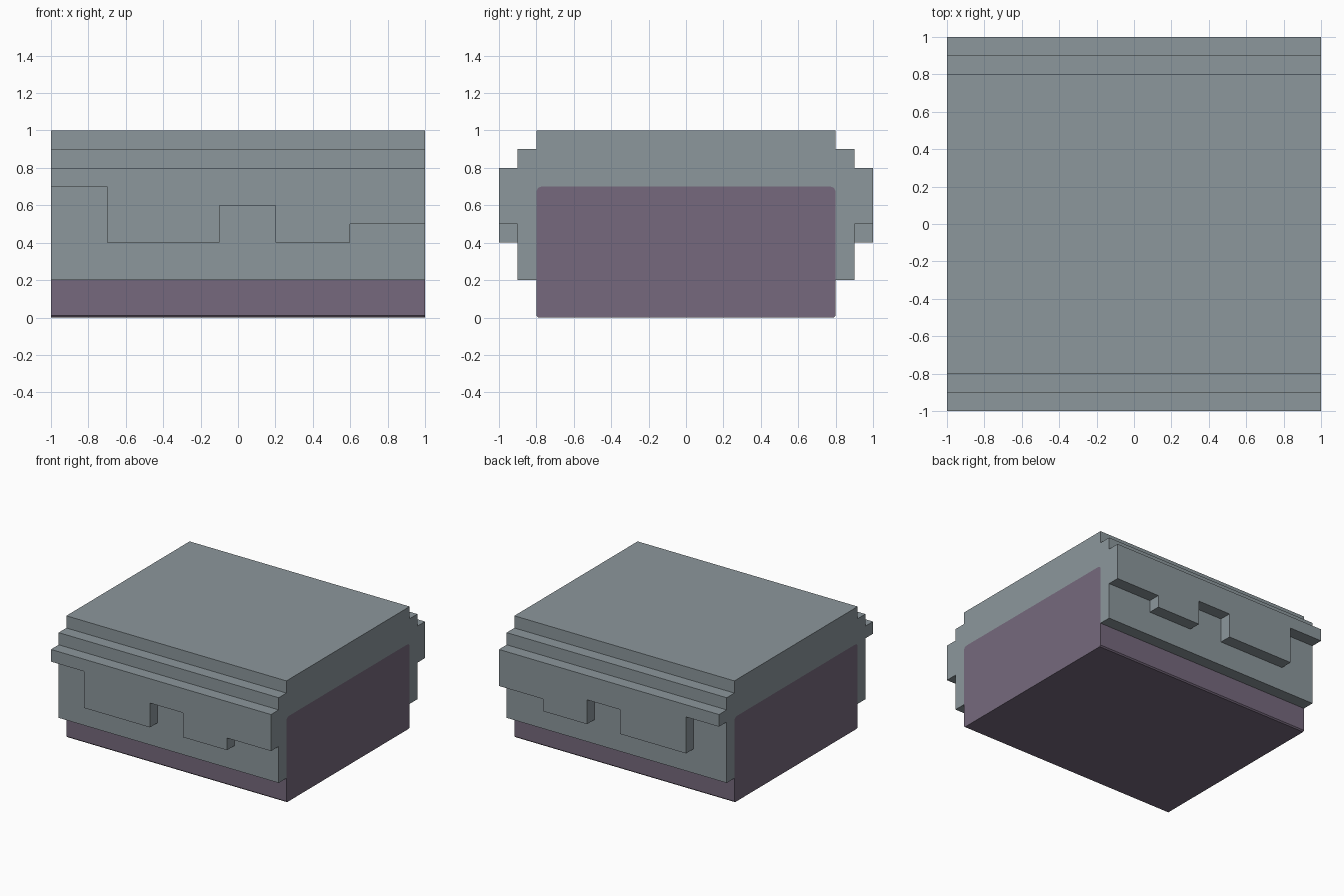
import bpy, bmesh, math

if "Cube" in bpy.data.objects:
    bpy.data.objects.remove(bpy.data.objects["Cube"])

def material(name, rgb):
    m = bpy.data.materials.new(name)
    m.diffuse_color = (*rgb, 1)
    m.use_nodes = True
    m.node_tree.nodes["Principled BSDF"].inputs["Base Color"].default_value = m.diffuse_color
    return m

stone = material("grey stone", (0.262, 0.309, 0.332))
plum = material("dusty purple", (0.181, 0.141, 0.205))

def extrude_profile(name, pts, axis_map, depth, mat=None):
    """Extrude a closed 2D outline by a vector; axis_map turns a 2D point into 3D."""
    bm = bmesh.new()
    face = bm.faces.new([bm.verts.new(axis_map(*p)) for p in pts])
    new = bmesh.ops.extrude_face_region(bm, geom=[face])["geom"]
    bmesh.ops.translate(bm, vec=depth, verts=[v for v in new if isinstance(v, bmesh.types.BMVert)])
    bmesh.ops.recalc_face_normals(bm, faces=bm.faces)
    me = bpy.data.meshes.new(name)
    bm.to_mesh(me)
    bm.free()
    ob = bpy.data.objects.new(name, me)
    bpy.context.collection.objects.link(ob)
    if mat:
        me.materials.append(mat)
    return ob

def mirror(half):
    return half + [(-y, z) for y, z in reversed(half)]

# Rounded upper corner shared by the core and the cover's underside
r = 0.03
arc = [(0.8 - r + r * math.cos(a), 0.7 - r + r * math.sin(a))
       for a in (i * math.pi / 8 for i in range(5))]
along_x = lambda y, z: (-1, y, z)

# Purple core, visible at both ends and underneath
extrude_profile("core_block", mirror([(0.79, 0), (0.8, 0.01)] + arc), along_x, (2, 0, 0), plum)

# Stepped grey cover, an arch over the core
outer = [(0.8, 0.2), (0.9, 0.2), (0.9, 0.4), (1, 0.4), (1, 0.8),
         (0.9, 0.8), (0.9, 0.9), (0.8, 0.9), (0.8, 1)]
cover = extrude_profile("stepped_cover", mirror(list(reversed(arc)) + outer),
                        along_x, (2, 0, 0), stone)

# Notches along the lower edge of the outer band, same on front and back
for x0, x1, top in ((-1.1, -0.7, 0.7), (-0.1, 0.2, 0.6), (0.6, 1.1, 0.5)):
    for y in (-1.1, 0.9):
        rect = [(x0, 0.3), (x1, 0.3), (x1, top), (x0, top)]
        cutter = extrude_profile("notch_cutter", rect, lambda x, z: (x, y, z), (0, 0.2, 0))
        cutter.hide_render = True
        mod = cover.modifiers.new("notch", "BOOLEAN")
        mod.operation, mod.solver, mod.object = "DIFFERENCE", "EXACT", cutter
        bpy.context.view_layer.objects.active = cover
        bpy.ops.object.modifier_apply(modifier=mod.name)
        bpy.data.objects.remove(cutter)
